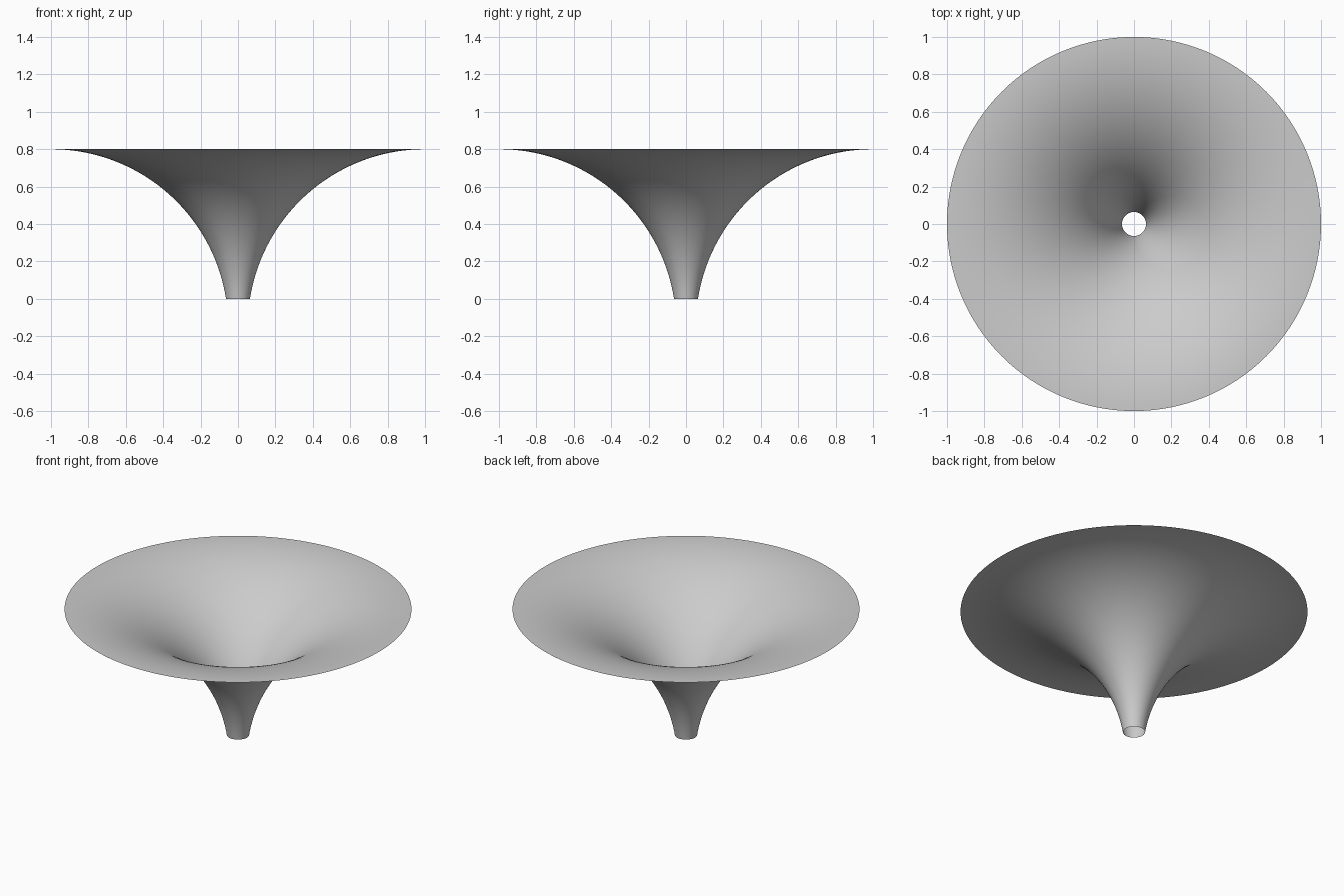
import bpy
import bmesh
import math

# Remove the default cube
cube = bpy.data.objects.get("Cube")
if cube:
    bpy.data.objects.remove(cube, do_unlink=True)

RIM_RADIUS, HOLE_RADIUS, HEIGHT = 1.0, 0.064, 0.8
RINGS, SEGMENTS = 48, 128

# Flare profile: one circular arc, level at the rim and steep at the spout
run = RIM_RADIUS - HOLE_RADIUS
arc_radius = (run ** 2 + HEIGHT ** 2) / (2 * HEIGHT)
start = math.asin((arc_radius - HEIGHT) / arc_radius)


def profile_point(t):
    angle = start + (math.pi / 2 - start) * t
    return (RIM_RADIUS - arc_radius * math.cos(angle), 0,
            HEIGHT - arc_radius * (1 - math.sin(angle)))


# Spin the profile into an open, single-walled funnel
bm = bmesh.new()
verts = [bm.verts.new(profile_point(i / RINGS)) for i in range(RINGS + 1)]
edges = [bm.edges.new(pair) for pair in zip(verts, verts[1:])]
bmesh.ops.spin(bm, geom=verts + edges, cent=(0, 0, 0), axis=(0, 0, 1),
               angle=math.tau, steps=SEGMENTS, use_duplicate=False)
bmesh.ops.remove_doubles(bm, verts=bm.verts, dist=1e-5)
bmesh.ops.recalc_face_normals(bm, faces=bm.faces)

# Face the wall upward, towards the inside of the bowl
bm.normal_update()
if sum(face.normal.z for face in bm.faces) < 0:
    bmesh.ops.reverse_faces(bm, faces=bm.faces)

mesh = bpy.data.meshes.new("funnel")
bm.to_mesh(mesh)
bm.free()
funnel = bpy.data.objects.new("funnel", mesh)
bpy.context.collection.objects.link(funnel)

# Plain grey surface
grey = bpy.data.materials.new("light_grey")
grey.use_nodes = True
colour = (0.6, 0.6, 0.6, 1)
grey.diffuse_color = colour
grey.node_tree.nodes["Principled BSDF"].inputs["Base Color"].default_value = colour
mesh.materials.append(grey)

# Smooth shading
for face in mesh.polygons:
    face.use_smooth = True
